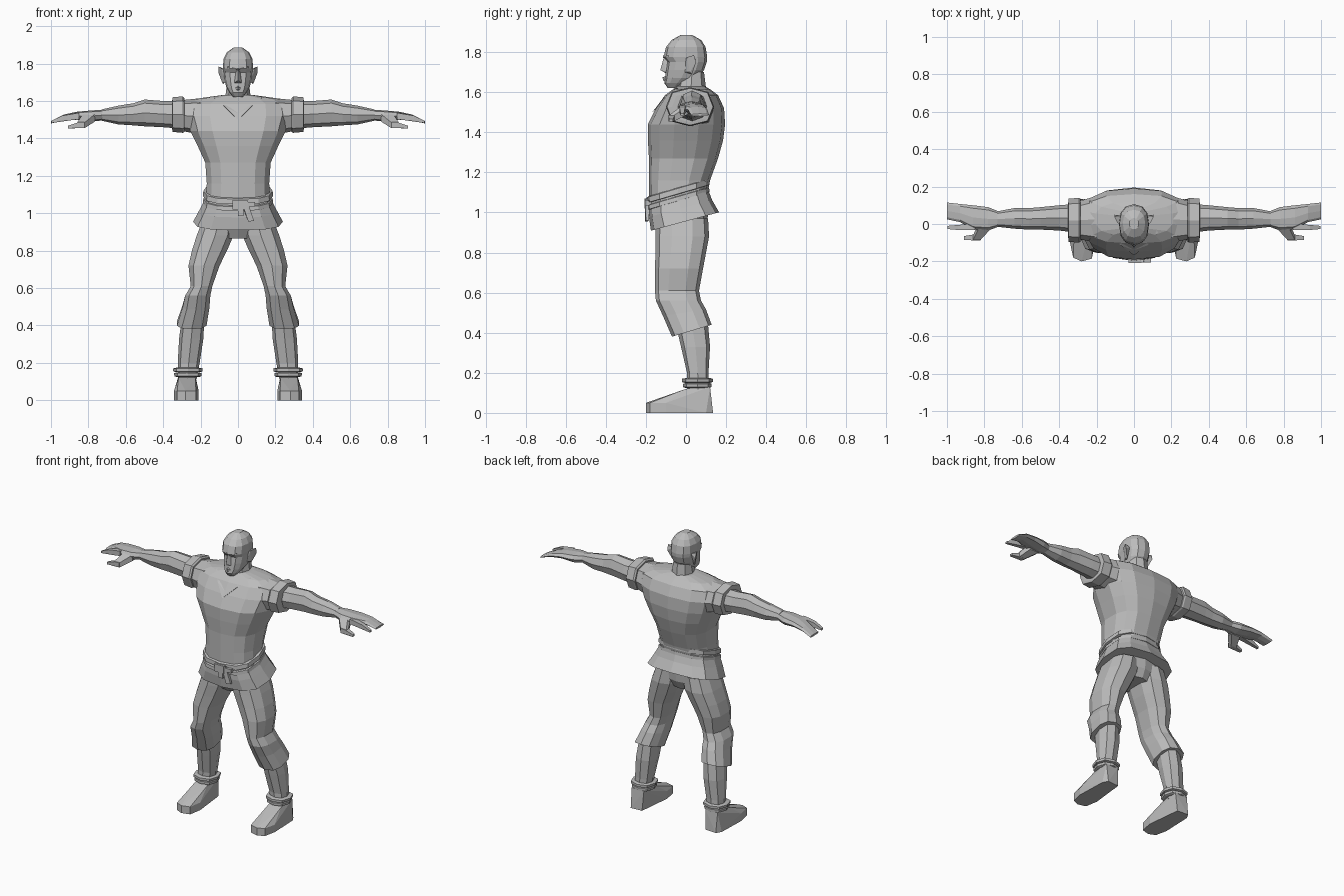
import bpy, bmesh, math
from mathutils import Vector

grey = bpy.data.materials.new("grey")
grey.diffuse_color = (0.5, 0.5, 0.5, 1)


def finish(name, bm, mirror):
    bmesh.ops.recalc_face_normals(bm, faces=bm.faces)
    me = bpy.data.meshes.new(name)
    bm.to_mesh(me)
    bm.free()
    me.materials.append(grey)
    ob = bpy.data.objects.new(name, me)
    bpy.context.collection.objects.link(ob)
    if mirror:
        ob.modifiers.new("mirror", 'MIRROR').use_mirror_merge = False
    return ob


def loft(name, rings, n=10, axis='Z', p=2.5, mirror=False):
    """Skin rounded rings (position, a0, a1, b0, b1, optional tilt along b)."""
    bm = bmesh.new()
    loops = []
    for r in rings:
        t, a0, a1, b0, b1 = r[:5]
        tilt = r[5] if len(r) > 5 else 0
        loop = []
        for i in range(n):
            w = 2 * math.pi * i / n + math.pi / 2
            c, s = math.cos(w), math.sin(w)
            u = math.copysign(abs(c) ** (2 / p), c) * (a1 - a0) / 2
            v = math.copysign(abs(s) ** (2 / p), s) * (b1 - b0) / 2
            a, b, h = (a0 + a1) / 2 + u, (b0 + b1) / 2 + v, t + tilt * v
            loop.append(bm.verts.new((a, b, h) if axis == 'Z' else (h, a, b)))
        loops.append(loop)
    for lo, hi in zip(loops, loops[1:]):
        for i in range(n):
            j = (i + 1) % n
            bm.faces.new((lo[i], lo[j], hi[j], hi[i]))
    bm.faces.new(loops[0])
    bm.faces.new(loops[-1])
    return finish(name, bm, mirror)


def hull(name, pts, mirror=False):
    """Faceted solid around a few points."""
    bm = bmesh.new()
    for q in pts:
        bm.verts.new(q)
    res = bmesh.ops.convex_hull(bm, input=bm.verts)
    loose = [v for v in bm.verts if not v.link_faces]
    bmesh.ops.delete(bm, geom=loose, context='VERTS')
    return finish(name, bm, mirror)


def box(x0, x1, y0, y1, z0, z1):
    return [(x, y, z) for x in (x0, x1) for y in (y0, y1) for z in (z0, z1)]


# Shirt body and sleeves
loft("shirt", [
    (1.06, -.175, .175, -.185, .10), (1.16, -.17, .17, -.185, .12),
    (1.27, -.178, .178, -.185, .16), (1.36, -.22, .22, -.19, .185),
    (1.44, -.26, .26, -.19, .195), (1.52, -.285, .285, -.15, .19),
    (1.585, -.28, .28, -.105, .16), (1.615, -.21, .21, -.065, .12),
    (1.632, -.085, .085, -.045, .09)], n=14, p=2.6)
loft("sleeve", [(.20, -.10, .15, 1.42, 1.615), (.30, -.08, .12, 1.44, 1.605)],
     n=8, axis='X', mirror=True)
loft("sleeve_cuff", [(.285, -.095, .135, 1.435, 1.615), (.295, -.10, .14, 1.43, 1.625),
                     (.35, -.095, .135, 1.435, 1.62), (.352, -.07, .11, 1.45, 1.6)],
     n=8, axis='X', mirror=True)
# Neckline trim meeting in a V
hull("collar", [(.13, -.05, 1.62), (.115, -.02, 1.625), (.07, -.115, 1.57), (.06, -.08, 1.60),
                (0, -.168, 1.50), (0, -.14, 1.535)], mirror=True)

# Skirt, belt bands and knot
loft("shirt_skirt", [(.955, -.24, .24, -.175, .165, .27), (1.02, -.205, .205, -.185, .13, .27),
                     (1.09, -.17, .17, -.185, .105, .27)], n=12, p=2.8)
for k, (z, h) in enumerate(((1.055, .024), (1.09, .03))):
    loft("belt_band_%d" % k, [
        (z, -.175, .175, -.188, .105, .29), (z + .003, -.188, .188, -.198, .118, .29),
        (z + h, -.185, .185, -.196, .115, .29), (z + h + .003, -.172, .172, -.186, .10, .29)],
        n=12, p=2.6)
hull("belt_knot", box(-.03, .04, -.208, -.17, 1.02, 1.07))
hull("belt_tail_long", [(.02, -.205, 1.06), (.05, -.205, 1.07), (.055, -.205, .955), (.085, -.2, .96),
                        (.02, -.18, 1.05), (.05, -.18, 1.06), (.055, -.19, .955), (.085, -.185, .96)])
hull("belt_tail_short", box(.0, .03, -.205, -.18, .985, 1.04))
hull("belt_loop", box(.03, .09, -.205, -.16, 1.035, 1.06))

# Trousers
loft("trouser_seat", [(.865, -.075, .075, -.12, .08), (.92, -.17, .17, -.15, .105),
                      (1.0, -.185, .185, -.16, .11)], n=10)
loft("trouser_leg", [
    (.41, .165, .33, -.07, .128, .3), (.50, .15, .30, -.115, .10, .15), (.56, .145, .285, -.15, .075),
    (.61, .135, .255, -.155, .065), (.72, .095, .268, -.155, .085), (.80, .055, .25, -.152, .10),
    (.88, .02, .225, -.152, .115), (.97, .01, .19, -.15, .11)], n=10, mirror=True)

# Shins, ankle bands and feet
loft("shin", [(.11, .222, .322, .005, .115), (.20, .205, .322, .005, .112),
              (.33, .185, .315, -.025, .12), (.44, .18, .30, -.05, .11)], n=8, mirror=True)
for k, (z, g) in enumerate(((.125, 0), (.15, .006))):
    loft("ankle_band_%d" % k, [
        (z, .205, .33, -.005, .12), (z + .004, .196 - g, .34 + g, -.015 - g, .128 + g),
        (z + .02, .194 - g, .342 + g, -.015 - g, .128 + g), (z + .024, .21, .33, 0, .12)],
        n=8, mirror=True)
sole = [(.235, .13), (.315, .135), (.335, .10), (.342, -.10), (.325, -.18), (.28, -.2), (.225, -.185), (.21, -.1)]
hull("foot", [(x, y, 0) for x, y in sole] + [(x, y, .05) for x, y in sole[3:]]
     + [(.228, .0, .12), (.318, .0, .12), (.228, .12, .13), (.318, .12, .13)], mirror=True)

# Arms and hands
loft("arm", [
    (.28, -.05, .11, 1.45, 1.60), (.40, -.035, .10, 1.46, 1.60), (.50, -.03, .09, 1.465, 1.608),
    (.56, -.03, .085, 1.47, 1.588), (.64, -.025, .085, 1.475, 1.575), (.73, -.015, .068, 1.495, 1.555)],
    n=8, axis='X', p=2.2, mirror=True)
loft("hand", [
    (.72, -.013, .066, 1.497, 1.553), (.78, -.035, .09, 1.49, 1.55), (.86, -.03, .10, 1.50, 1.543),
    (.93, .01, .107, 1.497, 1.528), (1.0, .025, .115, 1.48, 1.493)], n=8, axis='X', mirror=True)
hull("index_finger", box(.85, .86, -.032, .002, 1.503, 1.535) + box(.93, .94, -.032, -.005, 1.497, 1.522)
     + box(.994, .996, -.027, -.01, 1.483, 1.495), mirror=True)
hull("thumb_base", box(.765, .83, -.025, .01, 1.49, 1.53) + box(.82, .86, -.085, -.06, 1.455, 1.485), mirror=True)
hull("thumb_tip", box(.82, .85, -.088, -.055, 1.457, 1.487) + box(.90, .91, -.085, -.065, 1.453, 1.467), mirror=True)

# Neck and head
loft("neck", [(1.57, -.085, .085, -.08, .11), (1.62, -.068, .068, -.05, .10),
              (1.70, -.058, .058, -.03, .09)], n=8, p=2.2)
loft("head", [
    (1.622, -.026, .026, -.092, -.03), (1.645, -.046, .046, -.108, .02), (1.672, -.062, .062, -.104, .06),
    (1.71, -.072, .072, -.10, .09), (1.752, -.077, .077, -.094, .104), (1.775, -.08, .08, -.112, .106),
    (1.825, -.078, .078, -.10, .098), (1.86, -.06, .06, -.072, .076), (1.885, -.025, .025, -.028, .032)],
    n=12, p=2.4)
hull("nose", [(0, -.113, 1.768), (.01, -.09, 1.765), (-.01, -.09, 1.765), (0, -.128, 1.71),
              (.02, -.10, 1.698), (-.02, -.10, 1.698), (0, -.10, 1.695)])
hull("brow", [(.005, -.116, 1.772), (.055, -.09, 1.785), (.005, -.113, 1.785), (.055, -.082, 1.77),
              (.005, -.09, 1.765)], mirror=True)
hull("lips", [(0, -.117, 1.675), (0, -.115, 1.66), (.025, -.09, 1.665), (-.025, -.09, 1.665),
              (0, -.09, 1.685), (0, -.09, 1.65)])
hull("ear", [(.07, -.005, 1.765), (.07, -.005, 1.70), (.08, .03, 1.69), (.088, .005, 1.775),
             (.105, .04, 1.785), (.104, .05, 1.75), (.07, .045, 1.77), (.085, .02, 1.70)], mirror=True)
